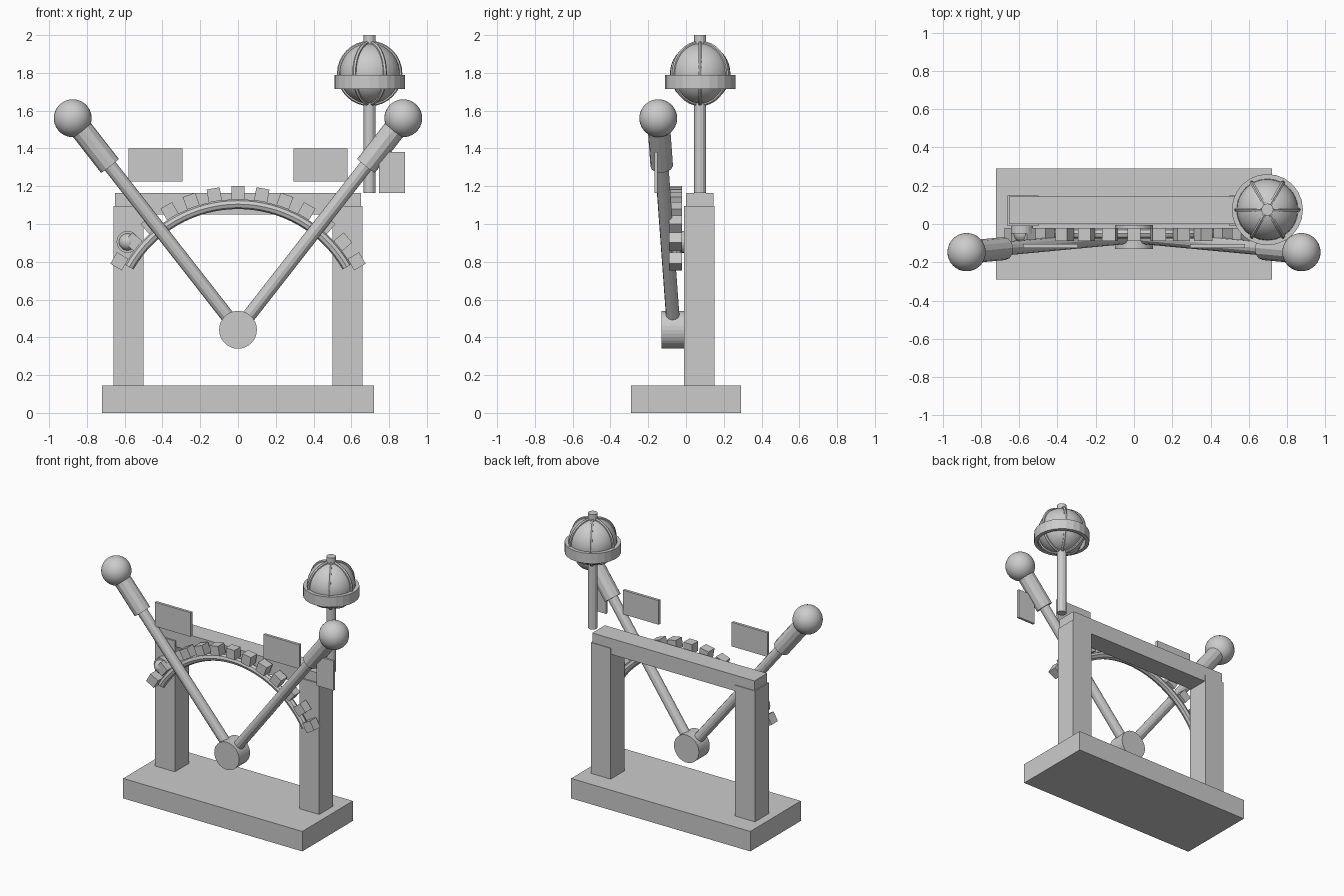
import bpy, bmesh, math
from mathutils import Vector, Matrix

old = bpy.data.objects.get("Cube")
if old:
    bpy.data.objects.remove(old, do_unlink=True)

grey = bpy.data.materials.new("plain grey")
grey.use_nodes = True
colour = (0.6, 0.6, 0.6, 1)
grey.diffuse_color = colour
grey.node_tree.nodes["Principled BSDF"].inputs["Base Color"].default_value = colour


def finish(name, bm, smooth=False):
    mesh = bpy.data.meshes.new(name)
    bmesh.ops.recalc_face_normals(bm, faces=bm.faces)
    for f in bm.faces:
        f.smooth = smooth
    bm.to_mesh(mesh)
    bm.free()
    mesh.materials.append(grey)
    obj = bpy.data.objects.new(name, mesh)
    bpy.context.collection.objects.link(obj)
    return obj


def box(name, x, y, z, turn=Matrix()):
    """Box from three (low, high) ranges, optionally turned afterwards."""
    bm = bmesh.new()
    spans = (x, y, z)
    size = Matrix.Diagonal([b - a for a, b in spans] + [1])
    place = Matrix.Translation([(a + b) / 2 for a, b in spans])
    bmesh.ops.create_cube(bm, size=1, matrix=turn @ place @ size)
    return finish(name, bm)


def rod(name, start, end, radius, sides=12):
    """Solid cylinder between two points."""
    a, b = Vector(start), Vector(end)
    turn = (b - a).to_track_quat("Z", "Y").to_matrix().to_4x4()
    bm = bmesh.new()
    bmesh.ops.create_cone(bm, cap_ends=True, segments=sides, radius1=radius,
                          radius2=radius, depth=(b - a).length,
                          matrix=Matrix.Translation((a + b) / 2) @ turn)
    return finish(name, bm)


def ball(name, centre, radius):
    bm = bmesh.new()
    bmesh.ops.create_uvsphere(bm, u_segments=32, v_segments=20, radius=radius,
                              matrix=Matrix.Translation(centre))
    return finish(name, bm, True)


def arc_sweep(name, profile, radius, start, end, steps, place):
    """Sweep a (radial, sideways) profile round local z."""
    bm = bmesh.new()
    closed = abs(end - start) > 6.28
    rings = []
    for i in range(steps if closed else steps + 1):
        a = start + (end - start) * i / steps
        rings.append([bm.verts.new(place @ Vector(((radius + r) * math.cos(a),
                      (radius + r) * math.sin(a), w))) for r, w in profile])
    n = len(profile)
    pairs = list(zip(rings, rings[1:]))
    if closed:
        pairs.append((rings[-1], rings[0]))
    else:
        bm.faces.new(rings[0])
        bm.faces.new(rings[-1])
    for p, q in pairs:
        for k in range(n):
            bm.faces.new((p[k], p[(k + 1) % n], q[(k + 1) % n], q[k]))
    return finish(name, bm)


def circle(radius, sides):
    return [(radius * math.cos(math.tau * k / sides),
             radius * math.sin(math.tau * k / sides)) for k in range(sides)]


# Base and frame
box("base", (-0.72, 0.72), (-0.29, 0.29), (0, 0.145))
for side, s in (("left", 1), ("right", -1)):
    box(side + "_post", sorted((s * 0.5, s * 0.66)), (-0.01, 0.15), (0.145, 1.095))
box("top_beam", (-0.652, 0.652), (0, 0.145), (1.05, 1.165))

# Pivot hub and the two levers with grips and knobs
pivot = Vector((0, -0.065, 0.44))
rod("pivot_hub", (0, -0.13, 0.44), (0, -0.005, 0.44), 0.1, 32)
for side, s in (("left", 1), ("right", -1)):
    knob = Vector((s * 0.875, -0.147, 1.56))
    rod(side + "_lever", pivot.lerp(knob, 0.06), pivot.lerp(knob, 0.85), 0.036)
    rod(side + "_grip", pivot.lerp(knob, 0.775), knob, 0.06)
    ball(side + "_knob", knob, 0.1)

# Curved rack with teeth around the pivot
upright = Matrix.Translation((0, -0.05, 0.44)) @ Matrix.Rotation(math.pi / 2, 4, "X")
arc_sweep("rack_arc", circle(0.026, 8), 0.665, math.radians(30), math.radians(150),
          32, upright)
for i in range(-6, 7):
    turn = Matrix.Translation((0, 0, 0.44)) @ Matrix.Rotation(math.radians(10 * i), 4, "Y")
    box("rack_tooth", (-0.035, 0.035), (-0.09, -0.02), (0.69, 0.76), turn)

# Small button on the right post
rod("button_collar", (-0.585, -0.05, 0.905), (-0.585, -0.005, 0.905), 0.058, 20)
ball("button", (-0.585, -0.05, 0.905), 0.045)

# Sign plates
for side, s in (("left", 1), ("right", -1)):
    box(side + "_plate", sorted((s * 0.293, s * 0.58)), (-0.125, -0.105), (1.225, 1.4))
box("side_plate", (0.747, 0.885), (-0.167, -0.15), (1.165, 1.38))

# Lantern globe on its pole
centre = Vector((0.697, 0.075, 1.797))
rod("lantern_pole", (0.697, 0.075, 1.165), (0.697, 0.075, 2), 0.032)
ball("lantern_globe", centre, 0.16)
for i in range(3):
    place = (Matrix.Translation(centre) @ Matrix.Rotation(math.radians(60 * i), 4, "Z")
             @ Matrix.Rotation(math.pi / 2, 4, "X"))
    arc_sweep("lantern_rib", circle(0.011, 6), 0.162, 0, math.tau, 32, place)
band = [(-0.025, -0.0375), (0, -0.0375), (0, 0.0375), (-0.025, 0.0375)]
arc_sweep("lantern_band", band, 0.186, 0, math.tau, 24,
          Matrix.Translation(centre - Vector((0, 0, 0.045))))
